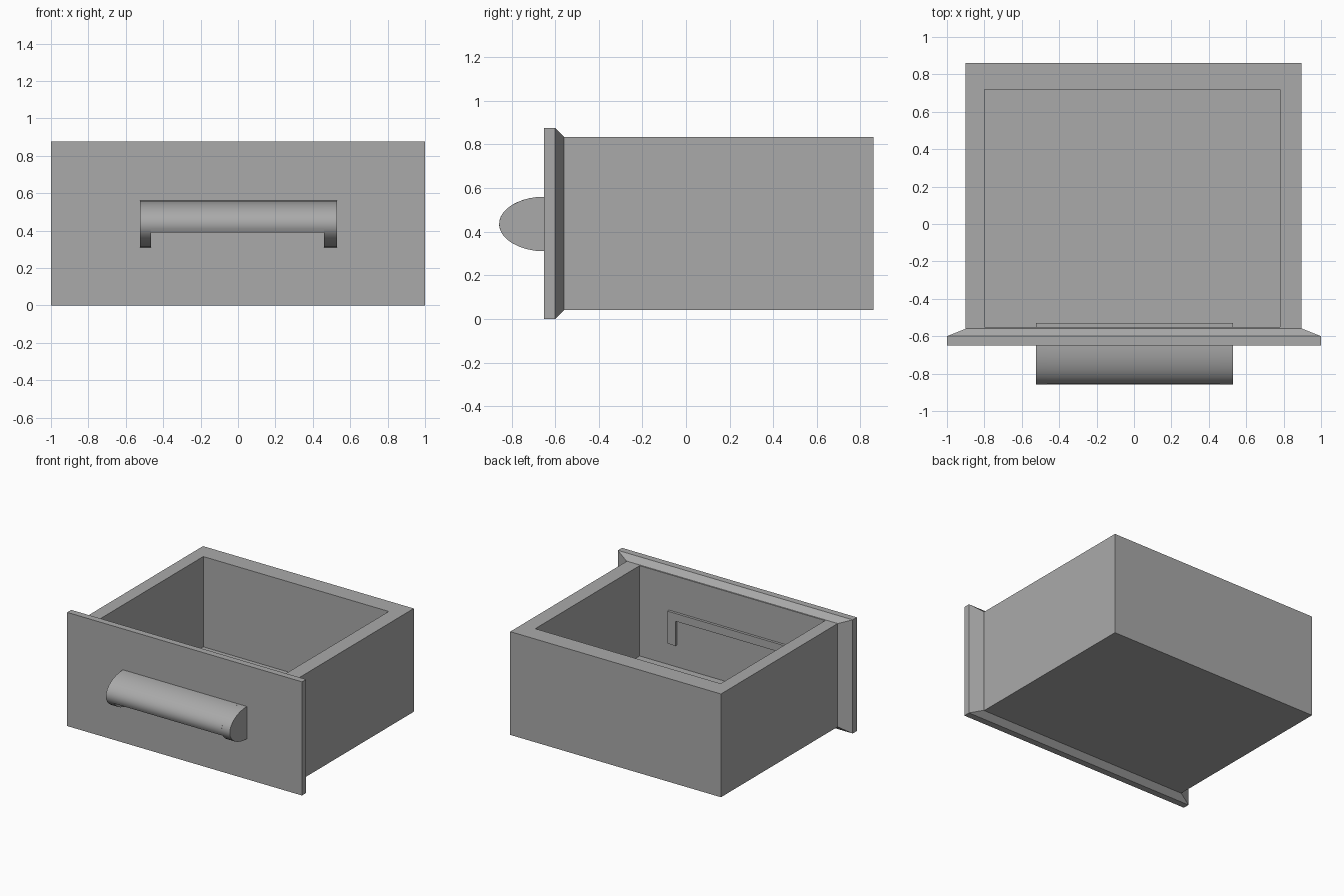
import bpy, bmesh, math

if "Cube" in bpy.data.objects:
    bpy.data.objects.remove(bpy.data.objects["Cube"], do_unlink=True)

grey = bpy.data.materials.new("plain grey")
grey.use_nodes = True
grey.diffuse_color = (0.4, 0.4, 0.4, 1)
bsdf = next(n for n in grey.node_tree.nodes if n.type == 'BSDF_PRINCIPLED')
bsdf.inputs["Base Color"].default_value = grey.diffuse_color


def finish(name, bm):
    bmesh.ops.recalc_face_normals(bm, faces=bm.faces)
    mesh = bpy.data.meshes.new(name)
    bm.to_mesh(mesh)
    bm.free()
    mesh.materials.append(grey)
    obj = bpy.data.objects.new(name, mesh)
    bpy.context.collection.objects.link(obj)
    return obj


def loft(name, rings):
    """Skin a list of matching point loops and cap both ends."""
    bm = bmesh.new()
    loops = [[bm.verts.new(p) for p in ring] for ring in rings]
    for a, b in zip(loops, loops[1:]):
        for i in range(len(a)):
            j = (i + 1) % len(a)
            bm.faces.new((a[i], a[j], b[j], b[i]))
    bm.faces.new(loops[0])
    bm.faces.new(loops[-1])
    return finish(name, bm)


def flat_ring(x0, x1, y0, y1, z):
    return [(x0, y0, z), (x1, y0, z), (x1, y1, z), (x0, y1, z)]


def upright_ring(x, z0, z1, y):
    return [(-x, y, z0), (x, y, z0), (x, y, z1), (-x, y, z1)]


def extrude_x(name, profile, x0, x1):
    return loft(name, [[(x, y, z) for y, z in profile] for x in (x0, x1)])


# Open tray
outer = (-0.9, 0.895, -0.56, 0.86)
inner = (-0.8, 0.78, -0.55, 0.72)
loft("drawer_tray", [flat_ring(*outer, 0.04), flat_ring(*outer, 0.835),
                     flat_ring(*inner, 0.835), flat_ring(*inner, 0.14)])

# Front panel with a bevelled back
loft("front_panel", [upright_ring(1, 0, 0.875, -0.65),
                     upright_ring(1, 0, 0.875, -0.6),
                     upright_ring(0.9, 0.04, 0.835, -0.56)])


# Cup handle: two solid ends joined by a curved shell, set through the panel
def arc(depth, height, start, end, steps):
    points = []
    for i in range(steps + 1):
        a = math.radians(start + (end - start) * i / steps)
        points.append((-0.65 - depth * math.cos(a), 0.435 + height * math.sin(a)))
    return points


BACK = -0.53
end_profile = [(BACK, 0.56)] + arc(0.207, 0.125, 90, -90, 16) + [(BACK, 0.31)]
shell_profile = ([(BACK, 0.56)] + arc(0.207, 0.125, 90, -21, 12)
                 + arc(0.147, 0.065, -42, 90, 12) + [(BACK, 0.5)])
parts = [extrude_x("handle_right_end", end_profile, -0.525, -0.465),
         extrude_x("handle_left_end", end_profile, 0.46, 0.53),
         extrude_x("handle_grip", shell_profile, -0.465, 0.46)]

bpy.ops.object.select_all(action='DESELECT')
for part in parts:
    part.select_set(True)
bpy.context.view_layer.objects.active = parts[-1]
bpy.ops.object.shade_smooth_by_angle(angle=math.radians(35))
